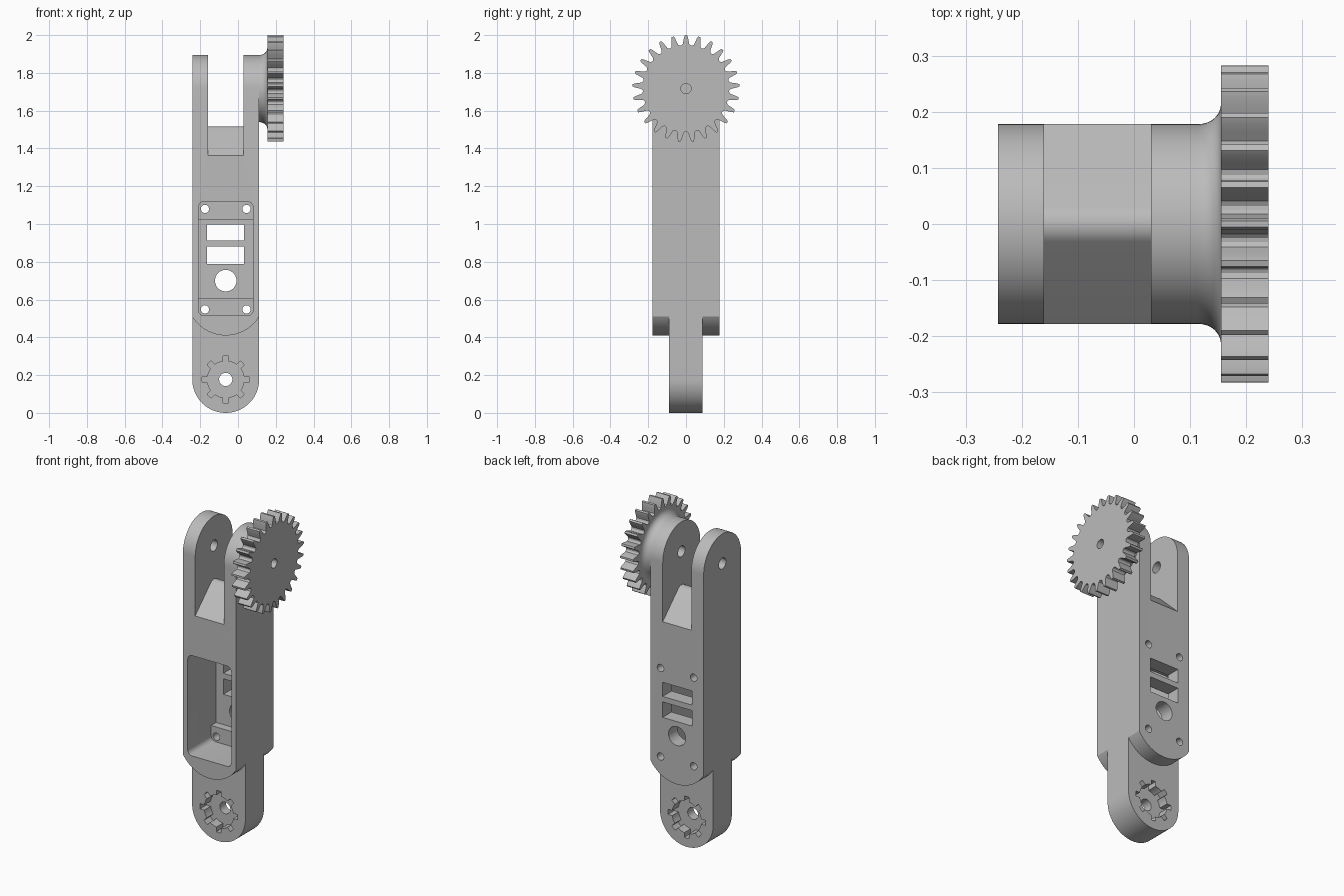
import bpy, bmesh
from math import sin, cos, pi, radians, hypot, asin
from mathutils import Vector

cube = bpy.data.objects.get("Cube")
if cube:
    bpy.data.objects.remove(cube, do_unlink=True)

grey = bpy.data.materials.new("plain_grey")
grey.use_nodes = True
COLOUR = (0.5, 0.5, 0.5, 1)
grey.diffuse_color = COLOUR
grey.node_tree.nodes["Principled BSDF"].inputs["Base Color"].default_value = COLOUR

CX, HALF, DEPTH = -0.065, 0.177, 0.178   # body centre, half width, half depth
AXLE = 1.717                             # height of the top axle


def arc(cx, cy, r, start, end, steps=32):
    """Points on an arc, angles in degrees."""
    angles = [radians(start + (end - start) * i / steps) for i in range(steps + 1)]
    return [(cx + r * cos(a), cy + r * sin(a)) for a in angles]


def circle(cx, cy, r, steps=40):
    return arc(cx, cy, r, 0, 360, steps)[:-1]


def rect(x0, x1, z0, z1):
    return [(x0, z0), (x1, z0), (x1, z1), (x0, z1)]


def round_rect(x0, x1, z0, z1, r):
    corners = [(x1 - r, z1 - r), (x0 + r, z1 - r), (x0 + r, z0 + r), (x1 - r, z0 + r)]
    return [p for i, (x, z) in enumerate(corners)
            for p in arc(x, z, r, 90 * i, 90 * i + 90, 6)]


def extrude(name, profile, axis, lo, hi):
    """Prism along x (profile is y,z) or along y (profile is x,z)."""
    place = (lambda a, b, t: (t, a, b)) if axis == "x" else (lambda a, b, t: (a, t, b))
    bm = bmesh.new()
    face = bm.faces.new([bm.verts.new(place(a, b, lo)) for a, b in profile])
    new = bmesh.ops.extrude_face_region(bm, geom=[face])["geom"]
    move = Vector(place(0, 0, hi - lo))
    bmesh.ops.translate(bm, vec=move, verts=[g for g in new if isinstance(g, bmesh.types.BMVert)])
    bmesh.ops.recalc_face_normals(bm, faces=bm.faces)
    mesh = bpy.data.meshes.new(name)
    bm.to_mesh(mesh)
    bm.free()
    mesh.materials.append(grey)
    obj = bpy.data.objects.new(name, mesh)
    bpy.context.scene.collection.objects.link(obj)
    return obj


def combine(target, tool, operation="DIFFERENCE"):
    """Apply a boolean and remove the tool."""
    mod = target.modifiers.new("cut", "BOOLEAN")
    mod.operation, mod.object, mod.solver = operation, tool, "EXACT"
    bpy.context.view_layer.update()
    graph = bpy.context.evaluated_depsgraph_get()
    mesh = bpy.data.meshes.new_from_object(target.evaluated_get(graph))
    target.modifiers.clear()
    target.data = mesh
    bpy.data.objects.remove(tool, do_unlink=True)


def cut(target, profile, axis, lo, hi):
    combine(target, extrude("cutter", profile, axis, lo, hi))


def smooth(obj):
    bpy.ops.object.select_all(action="DESELECT")
    obj.select_set(True)
    bpy.context.view_layer.objects.active = obj
    bpy.ops.object.shade_smooth_by_angle(angle=radians(28))


# Body: rounded top across the depth, curved lower end across the width
side = [(-DEPTH, 0.3), (DEPTH, 0.3)] + arc(0, AXLE, DEPTH, 0, 180, 40)
body = extrude("arm_body", side, "x", CX - HALF, CX + HALF)
R = 0.207
bend = 180 / pi * asin(HALF / R)
outside = [(-0.5, 0.2), (0.4, 0.2), (0.4, 0.51)]
outside += arc(CX, 0.617, R, -90 + bend, -90 - bend) + [(-0.5, 0.51)]
cut(body, outside, "y", -0.4, 0.4)

# Fork slot with a rounded ridge for a floor
ridge = arc(0, 1.472, 0.045, 135, 45, 10)
slot = [(-0.3, 1.24), (-DEPTH, 1.362)] + ridge + [(DEPTH, 1.362), (0.3, 1.24), (0.3, 2.1), (-0.3, 2.1)]
cut(body, slot, "x", -0.16, 0.03)
cut(body, circle(0, AXLE, 0.033), "x", -0.3, 0.1)

# Front pocket with raised mounting shelves at each end
cut(body, round_rect(-0.21, 0.08, 0.515, 1.118, 0.03), "y", -0.3, 0.045)
cut(body, rect(-0.21, 0.08, 0.605, 1.022), "y", 0.0, 0.093)

# Openings through the back wall
for x in (-0.175, 0.045):
    for z in (0.548, 1.08):
        cut(body, circle(x, z, 0.022, 24), "y", 0.0, 0.3)
for z0, z1 in ((0.913, 0.998), (0.787, 0.88)):
    cut(body, rect(-0.163, 0.031, z0, z1), "y", 0.0, 0.3)
cut(body, circle(CX, 0.7, 0.057), "y", 0.0, 0.3)

# Lower tongue
TZ = 0.177
tongue = extrude("lower_tongue", arc(CX, TZ, HALF, 180, 360, 40) + [(CX + HALF, 0.515), (CX - HALF, 0.515)],
                 "y", -0.09, 0.087)

# Notched sockets on both faces, with a through hole
socket = []
for i in range(8):
    a = 45 * i
    socket += arc(CX, TZ, 0.125, a - 7, a + 7, 2) + arc(CX, TZ, 0.097, a + 9, a + 36, 6)
for lo, hi in ((-0.2, -0.03), (0.027, 0.2)):
    cut(tongue, socket, "y", lo, hi)
cut(tongue, circle(CX, TZ, 0.035), "y", -0.2, 0.2)
combine(body, tongue, "UNION")
smooth(body)

# Gear wheel
TEETH = 25
tooth = [(-0.44, 0.229), (-0.3, 0.235), (-0.22, 0.252), (-0.15, 0.272), (-0.08, 0.283)]
tooth += [(-f, r) for f, r in reversed(tooth)]
outline = []
for i in range(TEETH):
    for f, r in tooth:
        a = pi / 2 + 2 * pi * (i + f) / TEETH
        outline.append((r * cos(a), AXLE + r * sin(a)))
gear = extrude("gear_wheel", outline, "x", 0.155, 0.24)
cut(gear, circle(0, AXLE, 0.027), "x", 0.19, 0.3)
smooth(gear)

# Flared hub joining the fork to the gear
flare = [(0.112, DEPTH)]
flare += [(0.115 + 0.04 * sin(t * pi / 16), DEPTH + 0.036 * (1 - cos(t * pi / 16))) for t in range(9)]
bm = bmesh.new()
verts = [bm.verts.new((x, 0, r)) for x, r in flare]
edges = [bm.edges.new(pair) for pair in zip(verts, verts[1:])]
bmesh.ops.spin(bm, geom=verts + edges, cent=(0, 0, 0), axis=(1, 0, 0), angle=2 * pi, steps=80)
bmesh.ops.remove_doubles(bm, verts=bm.verts, dist=0.0005)
bmesh.ops.translate(bm, vec=(0, 0, AXLE), verts=bm.verts)
bmesh.ops.holes_fill(bm, edges=[e for e in bm.edges if e.is_boundary])
bmesh.ops.recalc_face_normals(bm, faces=bm.faces)
mesh = bpy.data.meshes.new("gear_hub")
bm.to_mesh(mesh)
bm.free()
mesh.materials.append(grey)
hub = bpy.data.objects.new("gear_hub", mesh)
bpy.context.scene.collection.objects.link(hub)
smooth(hub)
